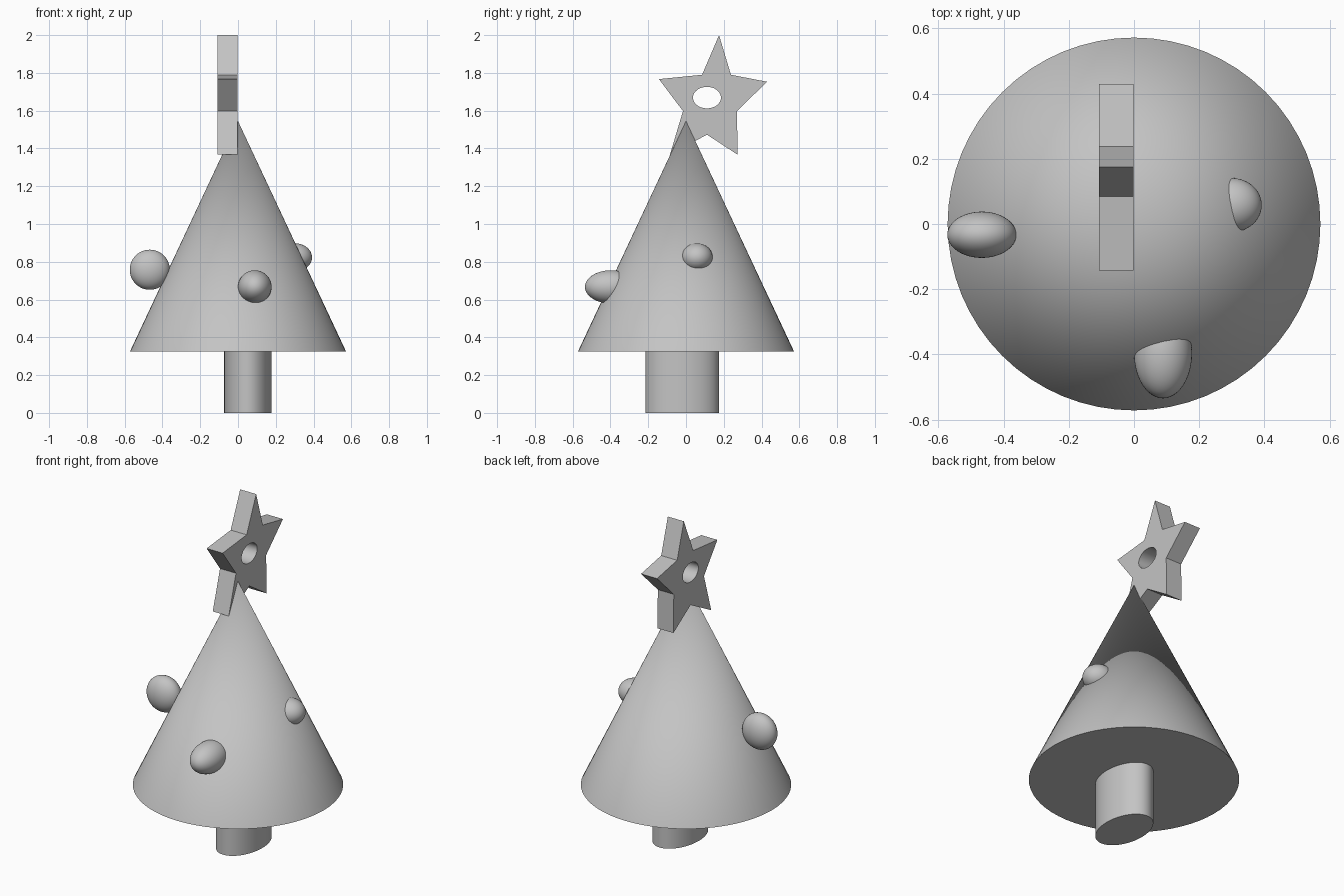
import bpy
from math import radians, cos, sin, tau

cube = bpy.data.objects.get("Cube")
if cube:
    bpy.data.objects.remove(cube, do_unlink=True)

# One plain grey for every part
GREY = (0.55, 0.55, 0.55, 1)
grey = bpy.data.materials.new("plain_grey")
grey.use_nodes = True
grey.diffuse_color = GREY
grey.node_tree.nodes["Principled BSDF"].inputs["Base Color"].default_value = GREY


def finish(name, scale=(1, 1, 1), smooth=True):
    obj = bpy.context.object
    obj.name = name
    obj.scale = scale
    obj.data.materials.clear()
    obj.data.materials.append(grey)
    bpy.ops.object.transform_apply(location=False, rotation=False, scale=True)
    if smooth:
        bpy.ops.object.shade_smooth_by_angle(angle=radians(35))
    return obj


# Oval trunk
bpy.ops.mesh.primitive_cylinder_add(vertices=64, radius=1, depth=0.36, location=(0.052, -0.02, 0.18))
finish("trunk", (0.125, 0.195, 1))

# Cone of foliage
bpy.ops.mesh.primitive_cone_add(vertices=64, radius1=0.572, radius2=0, depth=1.22, location=(0, 0, 0.935))
finish("foliage_cone")

# Squashed baubles sunk into the cone
baubles = {
    "right_bauble": ((-0.467, -0.033, 0.758), (0.106, 0.071, 0.106)),
    "front_bauble": ((0.089, -0.397, 0.667), (0.089, 0.138, 0.088)),
    "left_bauble": ((0.30, 0.058, 0.823), (0.092, 0.083, 0.075)),
}
for name, (centre, radii) in baubles.items():
    bpy.ops.mesh.primitive_uv_sphere_add(segments=48, ring_count=24, radius=1, location=centre)
    finish(name, radii)

# Star plate with an oval hole, drawn as two closed outlines and extruded
star_outline = [(0.175, 2.0), (0.238, 1.79), (0.429, 1.753), (0.27, 1.598), (0.273, 1.367),
                (0.111, 1.473), (-0.085, 1.367), (-0.016, 1.598), (-0.143, 1.767), (0.085, 1.79)]
hole_outline = [(0.111 + 0.074 * cos(tau * i / 48), 1.669 + 0.057 * sin(tau * i / 48)) for i in range(48)]
curve = bpy.data.curves.new("star", "CURVE")
curve.dimensions = "2D"
curve.fill_mode = "BOTH"
curve.extrude = 0.053
for outline in (star_outline, hole_outline):
    spline = curve.splines.new("POLY")
    spline.points.add(len(outline) - 1)
    for point, (y, z) in zip(spline.points, outline):
        point.co = (y, z, 0, 1)
    spline.use_cyclic_u = True
star = bpy.data.objects.new("star", curve)
star.rotation_euler = (radians(90), 0, radians(90))
star.location.x = -0.055
bpy.context.collection.objects.link(star)
bpy.ops.object.select_all(action="DESELECT")
star.select_set(True)
bpy.context.view_layer.objects.active = star
bpy.ops.object.convert(target="MESH")

# Weld the caps to the rim and face everything outwards
bpy.ops.object.mode_set(mode="EDIT")
bpy.ops.mesh.select_all(action="SELECT")
bpy.ops.mesh.remove_doubles(threshold=0.0001)
bpy.ops.mesh.normals_make_consistent(inside=False)
bpy.ops.object.mode_set(mode="OBJECT")
finish("star")
